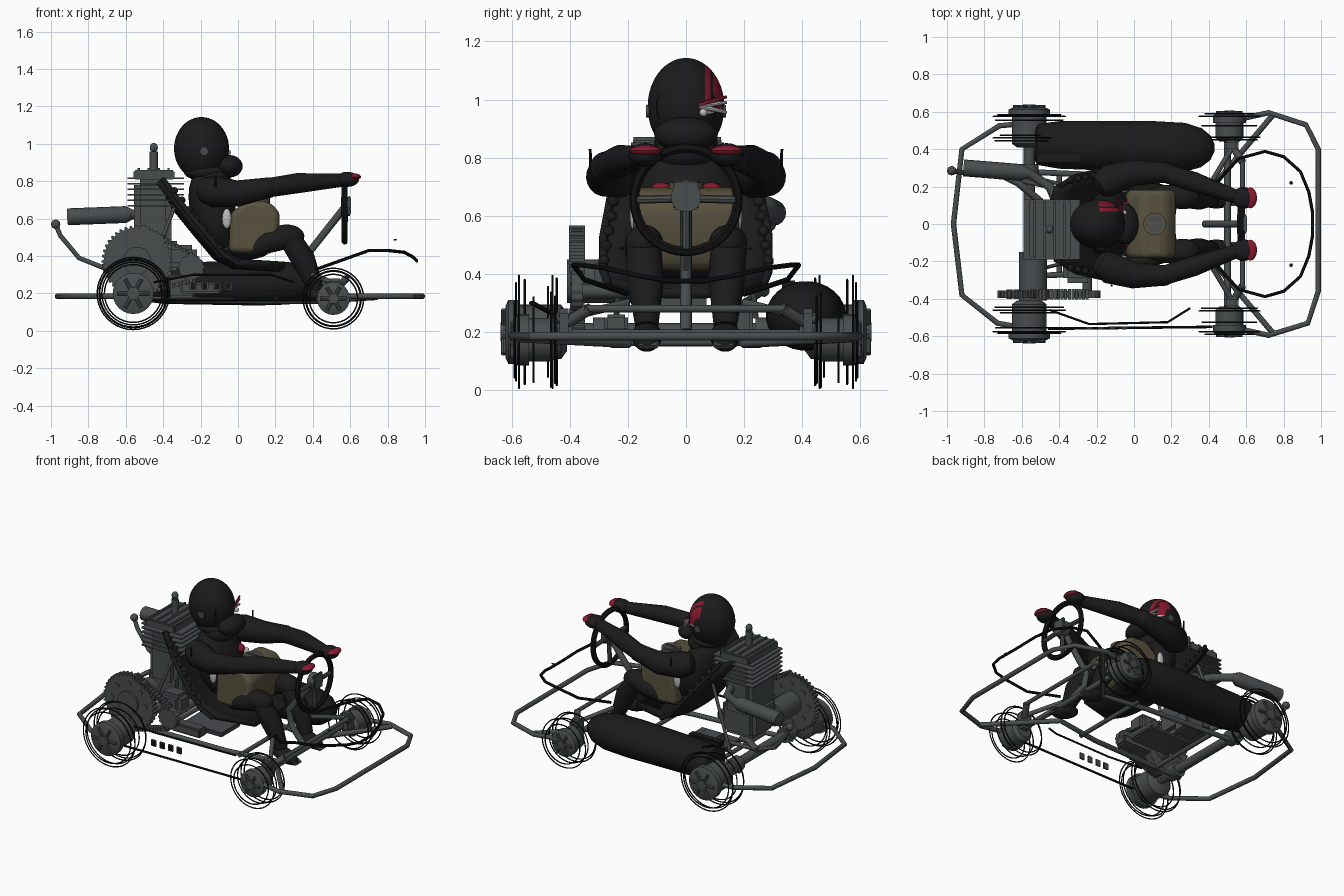
import bpy, bmesh, math
from mathutils import Vector, Matrix

if "Cube" in bpy.data.objects:
    bpy.data.objects.remove(bpy.data.objects["Cube"])


def material(name, rgb):
    m = bpy.data.materials.new(name)
    m.use_nodes = True
    m.diffuse_color = (*rgb, 1)
    m.node_tree.nodes["Principled BSDF"].inputs["Base Color"].default_value = (*rgb, 1)
    return m


GREY = material("gunmetal", (.065, .075, .078))
BLACK = material("black", (.011, .011, .011))
RUBBER = material("rubber", (.006, .006, .006))
KHAKI = material("khaki", (.1, .085, .05))
RED = material("red", (.25, .01, .028))
LIGHT = material("light_grey", (.5, .5, .5))
made = []


def finish(name, bm, mat):
    bmesh.ops.recalc_face_normals(bm, faces=bm.faces)
    me = bpy.data.meshes.new(name)
    bm.to_mesh(me)
    bm.free()
    ob = bpy.data.objects.new(name, me)
    me.materials.append(mat)
    bpy.context.scene.collection.objects.link(ob)
    made.append(ob)
    return ob


def box(name, c, size, mat=GREY, bevel=0, tilt=0):
    bm = bmesh.new()
    bmesh.ops.create_cube(bm, size=1)
    bmesh.ops.scale(bm, vec=size, verts=bm.verts)
    if bevel:
        bmesh.ops.bevel(bm, geom=bm.edges[:], offset=bevel, segments=2, affect='EDGES')
    bm.transform(Matrix.Translation(c) @ Matrix.Rotation(tilt, 4, 'Y'))
    return finish(name, bm, mat)


def ball(name, c, size, mat=BLACK, seg=24, tilt=0, axis='Y'):
    bm = bmesh.new()
    bmesh.ops.create_uvsphere(bm, u_segments=seg, v_segments=seg // 2, radius=1)
    bmesh.ops.scale(bm, vec=size, verts=bm.verts)
    bm.transform(Matrix.Translation(c) @ Matrix.Rotation(tilt, 4, axis))
    return finish(name, bm, mat)


def sweep(name, pts, radii, mat=GREY, seg=12, closed=False):
    """Round section carried along a path, one radius or one per point."""
    pts = [Vector(p) for p in pts]
    n = len(pts)
    if not isinstance(radii, (list, tuple)):
        radii = [radii] * n
    bm = bmesh.new()
    rings, side, last = [], None, None
    for i, p in enumerate(pts):
        a = pts[i - 1] if i or closed else p
        b = pts[(i + 1) % n] if i < n - 1 or closed else p
        t = (b - a).normalized()
        side = t.orthogonal().normalized() if side is None else last.rotation_difference(t) @ side
        last, up = t, t.cross(side)
        rings.append([bm.verts.new(p + radii[i] * (side * math.cos(k * math.tau / seg) +
                      up * math.sin(k * math.tau / seg))) for k in range(seg)])
    for i in range(n if closed else n - 1):
        r, q = rings[i], rings[(i + 1) % n]
        for k in range(seg):
            bm.faces.new((r[k], r[(k + 1) % seg], q[(k + 1) % seg], q[k]))
    if not closed:
        bm.faces.new(rings[0])
        bm.faces.new(rings[-1])
    return finish(name, bm, mat)


def hoop(name, c, r, thick, mat=RUBBER, axis='Y', n=40):
    pts = []
    for i in range(n):
        u, v = r * math.cos(i * math.tau / n), r * math.sin(i * math.tau / n)
        pts.append(Vector(c) + (Vector((u, 0, v)) if axis == 'Y' else Vector((0, u, v))))
    return sweep(name, pts, thick, mat, 6, True)


def prism(name, outline, y0, y1, mat):
    """Outline in x and z, extruded across y."""
    bm = bmesh.new()
    f = bm.faces.new([bm.verts.new((x, y0, z)) for x, z in outline])
    ex = bmesh.ops.extrude_face_region(bm, geom=[f])
    bmesh.ops.translate(bm, vec=(0, y1 - y0, 0),
                        verts=[v for v in ex["geom"] if isinstance(v, bmesh.types.BMVert)])
    return finish(name, bm, mat)


def bar(name, a, b, r, mat=GREY, seg=16):
    return sweep(name, [a, b], r, mat, seg)


# Wheels: hub, spoked rim and the thin hoops of the open tyres
def wheel(label, x, z, s, r, hub, y0, y1, hoops):
    sweep(label + "_hub", [(x, s * y, z) for y in (y0, y0 + .02, y1 - .06, y1 - .06, y1 - .02, y1 - .01)],
          [hub * .6, hub * .85, hub * .85, hub, hub, hub * .8], GREY, 24)
    bar(label + "_cap", (x, s * y0, z), (x, s * (y1 + .006), z), hub * .3)
    for k in range(6):
        a = k * math.tau / 6
        d = Vector((math.cos(a), 0, math.sin(a)))
        c = Vector((x, s * (y1 - .005), z))
        bar(label + "_spoke", c + d * hub * .25, c + d * hub * .8, .01, GREY, 8)
    for y, k in hoops:
        hoop(label + "_tyre_hoop", (x, s * y, z), r * k, .004)


for s, side in ((1, "left"), (-1, "right")):
    wheel(side + "_rear_wheel", -.56, .2, s, .193, .11, .41, .632,
          ((.585, .87), (.575, 1), (.555, .93), (.475, .8), (.46, 1), (.445, .95)))
    wheel(side + "_front_wheel", .51, .173, s, .162, .088, .44, .6,
          ((.59, .8), (.575, 1), (.525, .9), (.465, 1), (.45, .92)))

# Axles, steering links and frame tubes
bar("rear_axle", (-.56, -.45, .2), (-.56, .45, .2), .03)
bar("front_axle", (.5, -.5, .19), (.5, .5, .19), .018)
bar("tie_rod", (.58, -.35, .28), (.58, .35, .28), .013)
for s in (1, -1):
    sweep("frame_rail", [(-.6, s * .28, .17), (.1, s * .25, .16), (.42, s * .2, .16), (.74, s * .58, .18)], .016)
    bar("brace", (.4, s * .2, .3), (.55, s * .45, .24), .014)
    bar("steering_arm", (.58, s * .33, .28), (.5, s * .46, .2), .02)
    box("pedal_plate", (.5, s * .13, .17), (.1, .07, .012), GREY, .004, .5)
    bar("axle_bearing", (-.56, s * .24, .2), (-.56, s * .32, .2), .05)
    box("kingpin_block", (.52, s * .42, .22), (.08, .06, .12), GREY, .015)
for x in (-.4, .2):
    bar("cross_tube", (x, -.27, .165), (x, .27, .165), .014)
box("floor_tray", (-.2, 0, .165), (.3, .2, .03), GREY, .008)
box("brake_block", (-.2, -.24, .23), (.22, .08, .06), GREY, .01)
box("battery", (-.3, .17, .24), (.14, .12, .12), GREY, .01)
sweep("lower_pipe", [(-.5, .12, .3), (-.62, .22, .36), (-.72, .27, .34)], .02)

# Bumpers
sweep("front_bumper", [(.47, .54, .185), (.72, .595, .185), (.92, .53, .185), (.985, .4, .185),
                       (.985, -.36, .185), (.93, -.53, .185), (.72, -.595, .185), (.47, -.54, .185)], .015)
sweep("rear_bumper", [(-.57, .54, .185), (-.72, .525, .185), (-.92, .4, .185), (-.965, 0, .185),
                      (-.92, -.38, .185), (-.73, -.53, .185), (-.57, -.56, .185)], .015)
half = [(.42, .2, .33), (.56, .35, .38), (.7, .388, .43), (.8, .36, .43), (.89, .28, .42), (.935, .17, .395), (.955, .06, .375)]
sweep("nose_hoop", half + [(x, -y, z) for x, y, z in reversed(half)], .009, RUBBER, 8)
for y in (.22, -.22):
    ball("nose_bolt", (.84, y, .487), (.01, .01, .004), BLACK, 8)

# Side pod on the left, open side strips on the right
pod = sweep("left_side_pod", [(x, .425 - .02 * (x + .5), .255) for x in (-.53, -.515, -.4, .1, .27, .36, .41, .43)],
            [.085, .11, .128, .138, .132, .105, .065, .02], BLACK, 28)
for v in pod.data.vertices:
    v.co.z = .255 + (v.co.z - .255) * .87
box("pod_vent", (-.4, .355, .36), (.24, .05, .035), BLACK, .005)
bar("right_side_rail", (-.46, -.56, .165), (.42, -.55, .165), .007, RUBBER, 8)
sweep("right_upper_rail", [(-.45, -.46, .26), (-.24, -.535, .3), (.18, -.525, .3), (.3, -.45, .26)], .006, RUBBER, 8)
for i in range(4):
    box("vent_frame", (-.24 + .063 * i, -.555, .24), (.038, .01, .045), GREY, .003)
    box("vent_slot", (-.24 + .063 * i, -.561, .24), (.024, .004, .03), RUBBER)

# Engine with cooling fins, head and plug
box("crankcase", (-.45, -.03, .4), (.25, .26, .22), GREY, .03)
box("cylinder", (-.455, -.03, .62), (.2, .28, .38), GREY, .03)
for i in range(6):
    box("cooling_fin", (-.44, -.03, .67 + .029 * i), (.3, .32, .008))
box("cylinder_head", (-.45, -.03, .835), (.22, .32, .05), GREY, .008)
for i in range(4):
    box("head_rib", (-.53 + .053 * i, -.03, .863), (.012, .3, .015))
bar("spark_plug", (-.45, -.03, .85), (-.45, -.03, .96), .022)
ball("plug_cap", (-.45, -.03, .98), (.022, .022, .025), GREY, 12)
sweep("muffler", [(-.91, .3, .61), (-.6, .275, .622), (-.56, .27, .622), (-.45, .2, .61), (-.4, .08, .62)],
      [.045, .045, .025, .025, .025], GREY, 16)
sweep("lever", [(-.975, .285, .57), (-.95, .28, .51), (-.85, .265, .39), (-.7, .25, .33), (-.45, .2, .3)], .013)
ball("lever_knob", (-.975, .285, .57), (.025, .025, .025), GREY, 16)


# Sprocket and chain
def gear(name, x, z, r, teeth, y0, y1):
    n = teeth * 4
    pts = []
    for i in range(n):
        a, q = i * math.tau / n, r if i % 4 < 2 else r * .93
        pts.append((x + q * math.cos(a), z + q * math.sin(a)))
    return prism(name, pts, y0, y1, GREY)


gear("big_sprocket", -.54, .375, .19, 40, -.395, -.355)
gear("small_sprocket", -.25, .34, .07, 14, -.395, -.355)
bar("sprocket_boss", (-.54, -.41, .375), (-.54, -.15, .375), .075)
for k in range(8):
    a = k * math.tau / 8
    x, z = -.54 + .125 * math.cos(a), .375 + .125 * math.sin(a)
    bar("sprocket_bolt", (x, -.4, z), (x, -.35, z), .016)
bar("small_shaft", (-.25, -.39, .34), (-.25, -.1, .34), .025)
for zs, ze in ((.555, .41), (.2, .27)):
    for i in range(14):
        f = i / 13
        box("chain_link", (-.5 + .25 * f, -.375, zs + (ze - zs) * f), (.016, .055, .022), GREY)
box("gearbox", (-.3, -.25, .4), (.16, .13, .12), GREY, .025)

# Bucket seat: a bent sheet, wide at the hips, with a piped edge
bm = bmesh.new()
rows = []
for x, z, w in ((-.43, .8, .19), (-.34, .69, .235), (-.21, .53, .265), (-.11, .41, .27), (-.02, .365, .25), (.22, .35, .17)):
    rows.append([bm.verts.new((x + .03 * t * t, t * w, z + .02 * t ** 4)) for t in [i / 5 - 1 for i in range(11)]])
for a, b in zip(rows, rows[1:]):
    for i in range(10):
        bm.faces.new((a[i], a[i + 1], b[i + 1], b[i]))
seat = finish("seat", bm, BLACK)
seat.modifiers.new("thickness", 'SOLIDIFY').thickness = .035
for s in (1, -1):
    bar("seat_stay", (-.34, s * .2, .66), (-.5, s * .24, .25), .01)
    sweep("seat_piping", [(-.4, s * .2, .81), (-.31, s * .255, .69), (-.18, s * .285, .53),
                          (-.08, s * .285, .41), (0, s * .265, .36)], .014, BLACK, 10)
    for i in range(7):
        ball("seat_stud", (-.34 + .04 * i, s * (.235 + .008 * i), .75 - .051 * i), (.02, .02, .02), BLACK, 10)

# Fuel tank with filler cap
tank = prism("fuel_tank", [(-.05, .42), (-.04, .63), (.05, .7), (.17, .69), (.225, .63), (.215, .47), (.18, .41)], -.183, .183, KHAKI)
bv = tank.modifiers.new("round_edges", 'BEVEL')
bv.width, bv.segments = .03, 3
bar("tank_cap", (.11, 0, .68), (.11, 0, .715), .06, KHAKI, 24)
bar("cap_disc", (.11, 0, .7), (.11, 0, .718), .047, GREY, 24)
box("cap_slot", (.11, 0, .72), (.07, .014, .008), KHAKI)

# Steering wheel and column
hoop("steering_wheel", (.57, 0, .655), .178, .017, RUBBER, 'X')
bar("steering_hub", (.55, 0, .665), (.6, 0, .665), .052, GREY, 20)
for a in (0, math.pi, -math.pi / 2):
    bar("steering_spoke", (.575, 0, .66), (.57, .17 * math.cos(a), .655 + .17 * math.sin(a)), .014, GREY, 8)
sweep("steering_column", [(.57, 0, .66), (.38, 0, .42), (.4, 0, .32), (.5, 0, .2)], .02)
box("gauge", (.595, 0, .67), (.02, .09, .1), GREY, .006)

# Driver: torso, arms and legs
ball("torso", (-.13, 0, .63), (.12, .185, .24), tilt=-.3)
ball("hips", (.03, 0, .43), (.14, .17, .05))
ball("neck", (-.14, 0, .82), (.1, .11, .07))
for s in (1, -1):
    def p(x, y, z):
        return (x, s * y, z)
    sweep("upper_arm", [p(-.2, .19, .76), p(-.185, .2, .757), p(-.13, .235, .745), p(0, .275, .735), p(.16, .275, .765)],
          [.03, .065, .085, .07, .055], BLACK, 20)
    ball("elbow", p(.16, .275, .765), (.058, .056, .056))
    sweep("forearm", [p(.16, .275, .765), p(.32, .225, .79), p(.55, .145, .805)], [.052, .054, .036], BLACK, 20)
    ball("sleeve_mark", p(-.02, .285, .797), (.014, .012, .006), LIGHT, 8)
    ball("glove", p(.585, .14, .81), (.062, .058, .04))
    ball("glove_back", p(.622, .14, .824), (.036, .056, .018), RED, 16)
    ball("chest_patch", p(-.043, .085, .693), (.03, .036, .018), RED, 16, .6)
    ball("belt_buckle", p(-.06, .18, .6), (.025, .014, .055), LIGHT, 12)
    sweep("thigh", [p(.05, .125, .43), p(.16, .15, .475), p(.27, .145, .5)], [.045, .06, .06], BLACK, 20)
    ball("knee", p(.26, .145, .505), (.095, .066, .064))
    sweep("shin", [p(.28, .145, .49), p(.35, .14, .38), p(.42, .135, .22)], [.06, .064, .04], BLACK, 20)
    ball("boot", p(.44, .135, .185), (.105, .052, .042), tilt=.35)
    bar("shoulder_tab", p(-.12, .328, .77), p(-.12, .33, .83), .005, RUBBER, 8)

# Helmet with a red side panel edged in light grey
helmet = ball("helmet", (-.195, 0, .975), (.147, .168, .132), BLACK, 72, math.pi / 2, 'X')
helmet.data.materials.append(RED)
helmet.data.materials.append(LIGHT)
for f in helmet.data.polygons:
    c = f.center
    up = math.atan2(c.z - .975, c.x + .195)
    if -.2 < up < 1.5 and .066 < c.y < .124:
        f.material_index = 2 if up < -.1 else (0 if .083 < c.y < .092 else 1)
ball("chin_guard", (-.045, 0, .88), (.07, .11, .06))
ball("helmet_collar", (-.17, 0, .85), (.12, .11, .05))
hoop("visor_seam", (-.1, 0, .975), .1, .004, RUBBER, 'X')
for s in (1, -1):
    bar("visor_pivot", (-.18, s * .12, .96), (-.18, s * .137, .96), .022, GREY)
ball("visor_button", (-.052, .06, .955), (.014, .014, .014), LIGHT, 12)
for z, m in ((.99, LIGHT), (1.01, RED), (.955, LIGHT)):
    sweep("visor_spike", [(-.062, .045, .978), (-.085, .14, z)], [.011, .005], m, 8)

# Smooth shading that keeps hard edges
bpy.ops.object.select_all(action='DESELECT')
for ob in made:
    ob.select_set(True)
bpy.context.view_layer.objects.active = made[0]
bpy.ops.object.shade_smooth_by_angle(angle=.7)
